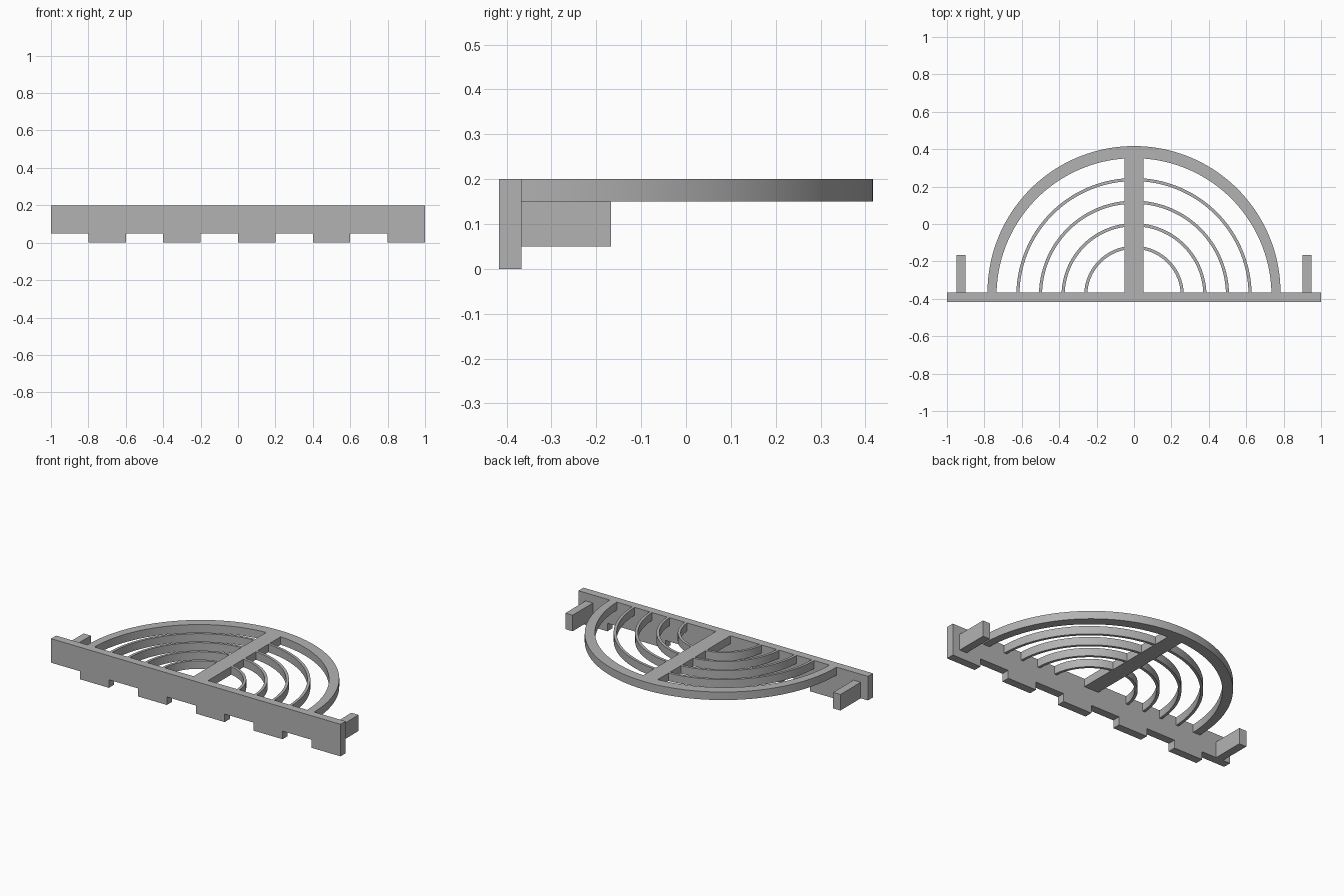
import bpy
import bmesh
from math import pi, sin, cos, asin, radians
from mathutils import Vector

default = bpy.data.objects.get("Cube")
if default:
    bpy.data.objects.remove(default, do_unlink=True)

GREY = (0.45, 0.45, 0.45, 1.0)
mat = bpy.data.materials.new("plain grey")
mat.use_nodes = True
mat.diffuse_color = GREY
mat.node_tree.nodes["Principled BSDF"].inputs["Base Color"].default_value = GREY

U = 1 / 60            # design unit
BACK = -22 * U        # rear face of the front plate
TOP, UNDER = 0.2, 0.15


def prism(name, outline, offset, smooth=False):
    """Extrude a closed outline along an offset vector."""
    bm = bmesh.new()
    face = bm.faces.new([bm.verts.new(p) for p in outline])
    result = bmesh.ops.extrude_face_region(bm, geom=[face], use_keep_orig=True)
    moved = [g for g in result["geom"] if isinstance(g, bmesh.types.BMVert)]
    bmesh.ops.translate(bm, verts=moved, vec=Vector(offset))
    bmesh.ops.recalc_face_normals(bm, faces=bm.faces)
    mesh = bpy.data.meshes.new(name)
    bm.to_mesh(mesh)
    bm.free()
    mesh.materials.append(mat)
    obj = bpy.data.objects.new(name, mesh)
    bpy.context.collection.objects.link(obj)
    if smooth:
        bpy.ops.object.select_all(action="DESELECT")
        obj.select_set(True)
        bpy.context.view_layer.objects.active = obj
        bpy.ops.object.shade_smooth_by_angle(angle=radians(30))
    return obj


def box(name, x0, x1, y0, y1, z0, z1):
    base = [(x0, y0, z0), (x1, y0, z0), (x1, y1, z0), (x0, y1, z0)]
    return prism(name, base, (0, 0, z1 - z0))


def arc(radius, centre_y, steps=96):
    """Points of a circle lying behind the front plate, from +x to -x."""
    start = asin((BACK - centre_y) / radius)
    angles = [start + (pi - 2 * start) * i / steps for i in range(steps + 1)]
    return [(radius * cos(a), centre_y + radius * sin(a), UNDER) for a in angles]


def half_ring(name, outer, inner, outer_y, inner_y):
    outline = arc(outer, outer_y) + arc(inner, inner_y)[::-1]
    return prism(name, outline, (0, 0, TOP - UNDER), smooth=True)


# Front plate with a toothed lower edge
edge = []
for i in range(10):
    z = 0.05 if i % 2 == 0 else 0.0
    edge += [(-1 + i * 0.2, -25 * U, z), (-0.8 + i * 0.2, -25 * U, z)]
edge += [(1, -25 * U, TOP), (-1, -25 * U, TOP)]
prism("front_plate", edge, (0, 3 * U, 0))

# Heavy outer rim and four thin concentric ribs
half_ring("outer_rim", 47 * U, 44.1 * U, BACK, BACK - U)
for i in range(4):
    r = (16 + 7.25 * i) * U
    half_ring(f"thin_rib_{i + 1}", r, r - U, BACK - U, BACK - U)

# Central spine from plate to rim
box("centre_spine", -0.05, 0.05, BACK, 0.38, UNDER, TOP)

# Rear pegs near both ends
for side, s in (("left", 1), ("right", -1)):
    xs = sorted((s * 0.9, s * 0.95))
    box(f"{side}_peg", xs[0], xs[1], BACK, BACK + 0.2, 0.05, 0.15)
